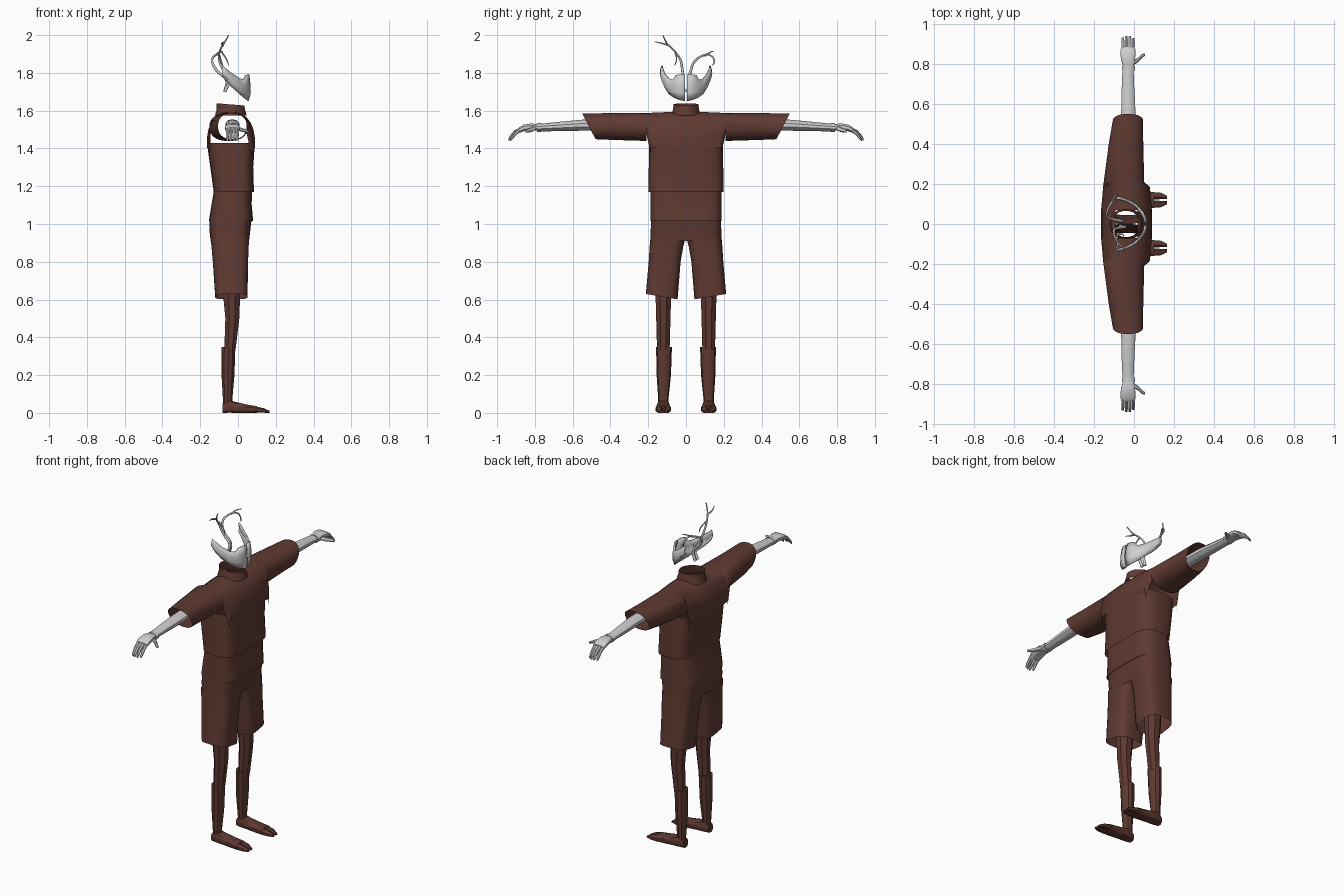
import bpy, bmesh, math
from mathutils import Vector

if "Cube" in bpy.data.objects:
    bpy.data.objects.remove(bpy.data.objects["Cube"])


def material(name, rgb):
    m = bpy.data.materials.new(name)
    m.diffuse_color = (*rgb, 1)
    m.use_nodes = True
    m.node_tree.nodes["Principled BSDF"].inputs["Base Color"].default_value = m.diffuse_color
    return m


BROWN = material("dark brown cloth", (0.115, 0.042, 0.032))
GREY = material("pale grey", (0.62, 0.62, 0.62))


def finish(name, bm, mat, angle=35):
    bmesh.ops.recalc_face_normals(bm, faces=bm.faces)
    me = bpy.data.meshes.new(name)
    bm.to_mesh(me)
    bm.free()
    me.materials.append(mat)
    ob = bpy.data.objects.new(name, me)
    bpy.context.collection.objects.link(ob)
    bpy.ops.object.select_all(action='DESELECT')
    ob.select_set(True)
    bpy.context.view_layer.objects.active = ob
    bpy.ops.object.shade_smooth_by_angle(angle=math.radians(angle))
    return ob


def loft(name, axis, stations, mat, n=12, p=2.0, caps=(True, True), move=None, drop=None):
    """Skin rounded rings; station = (position on axis, centre 1, centre 2, radius 1, radius 2)."""
    bm = bmesh.new()
    rings = []
    for t, c1, c2, r1, r2 in stations:
        ring = []
        for i in range(n):
            a = math.tau * (i + 0.5) / n
            c, s = math.cos(a), math.sin(a)
            u = c1 + r1 * math.copysign(abs(c) ** (2 / p), c)
            v = c2 + r2 * math.copysign(abs(s) ** (2 / p), s)
            co = {'x': (t, u, v), 'y': (u, t, v), 'z': (u, v, t)}[axis]
            ring.append(bm.verts.new(co))
        rings.append(ring)
    for a, b in zip(rings, rings[1:]):
        for i in range(n):
            j = (i + 1) % n
            bm.faces.new((a[i], a[j], b[j], b[i]))
    if caps[0]:
        bm.faces.new(rings[0])
    if caps[1]:
        bm.faces.new(rings[-1])
    if move:
        for v in bm.verts:
            move(v.co)
    if drop:
        bad = [f for f in bm.faces if drop(f.calc_center_median())]
        bmesh.ops.delete(bm, geom=bad, context='FACES')
    return finish(name, bm, mat)


OPEN = (False, False)

# Shirt: body shell, then one hollow tube running sleeve to sleeve
loft("shirt_body", 'z', [(1.17, -.022, 0, .107, .20), (1.3, -.033, 0, .114, .198),
                         (1.43, -.0375, 0, .1275, .195)], BROWN, 24, 4, OPEN)

half = [(.55, -.03, 1.5175, .076, .069), (.40, -.04, 1.516, .087, .071),
        (.21, -.05, 1.514, .102, .075), (.185, -.0375, 1.43, .118, .16),
        (.07, -.0375, 1.43, .1275, .165)]


def slant(co):
    # sleeve openings lean inward at the bottom
    if abs(co.y) > .5:
        co.y -= math.copysign((1.586 - co.z) * .52, co.y)


loft("shoulders_and_sleeves", 'y', half + [(-h[0], *h[1:]) for h in reversed(half)],
     BROWN, 24, 2.3, OPEN, slant,
     lambda c: abs(c.y) < .205 and c.z < 1.42 or
     abs(c.y) < .07 and abs(c.x + .04) < .06 and c.z > 1.55)
loft("collar", 'z', [(1.575, -.038, 0, .085, .08), (1.605, -.038, 0, .076, .07),
                     (1.63, -.04, 0, .075, .066)], BROWN, 20, 2, OPEN,
     lambda co: setattr(co, "z", co.z - co.x * .08 if co.z > 1.62 else co.z))

# Lower tunic and shorts
loft("tunic_skirt", 'z', [(1.19, -.026, 0, .1, .188), (1.1, -.034, 0, .107, .19),
                          (1.015, -.037, 0, .118, .19)], BROWN, 24, 4, OPEN)
loft("hips", 'z', [(1.02, -.04, 0, .112, .186), (.96, -.043, 0, .108, .188),
                   (.91, -.043, 0, .102, .19)], BROWN, 24, 4, OPEN)


def hem(co):
    if co.z < .62:
        co.z += (abs(co.y) - .12) * .17


for s, side in ((1, "left"), (-1, "right")):
    loft(f"{side}_shorts_leg", 'z',
         [(z, cx, s * (a + b) / 2, rx, (b - a) / 2) for z, cx, rx, a, b in
          [(.93, -.043, .104, 0, .189), (.88, -.042, .099, .014, .193),
           (.80, -.04, .094, .028, .198), (.614, -.035, .086, .044, .213)]],
         BROWN, 20, 3.5, OPEN, hem)

    # Legs, boots and split-toed feet
    y = s * .12
    loft(f"{side}_leg", 'z', [(.75, -.035, y, .052, .05), (.6, -.033, y, .047, .044),
                              (.5, -.03, y, .04, .041), (.33, -.043, y, .032, .036)], BROWN, 8)
    loft(f"{side}_boot", 'z', [(.35, -.05, y * .97, .038, .042), (.2, -.053, y * .98, .036, .038),
                               (.07, -.055, y, .026, .027), (.015, -.053, y, .027, .03)], BROWN, 10)
    loft(f"{side}_foot", 'x', [(-.082, y, .025, .022, .025), (-.05, y, .034, .033, .034),
                               (-.01, y, .029, .034, .029), (.05, y, .022, .04, .022),
                               (.10, y, .018, .042, .018)], BROWN, 12, 3)
    for k in (-1, 1):
        loft(f"{side}_toe", 'x', [(.09, y + k * .021, .018, .02, .018),
                                  (.135, y + k * .02, .013, .017, .013),
                                  (.166, y + k * .013, .006, .008, .006)], BROWN, 8, 2.5)

    # Arms, wrist bands, hands
    loft(f"{side}_arm", 'y', [(s * .42, -.03, 1.525, .038, .03), (s * .55, -.028, 1.523, .038, .029),
                              (s * .66, -.03, 1.517, .034, .025), (s * .775, -.03, 1.51, .029, .02)],
         GREY, 10)
    loft(f"{side}_wrist_band", 'y', [(s * .768, -.028, 1.51, .034, .024),
                                     (s * .79, -.028, 1.51, .034, .024)], GREY, 10)
    loft(f"{side}_palm", 'y', [(s * .785, -.027, 1.511, .026, .018), (s * .82, -.03, 1.515, .036, .018),
                               (s * .86, -.03, 1.508, .039, .018), (s * .885, -.03, 1.496, .036, .014)],
         GREY, 12, 3)
    # four bent fingers side by side
    for i in range(4):
        x = -.056 + i * .0175
        e = s * (0, .008, .006, -.004)[i]
        loft(f"{side}_finger", 'y', [(s * .865, x, 1.506, .009, .012),
                                     (s * .90 + e, x, 1.485, .0088, .011),
                                     (s * .92 + e, x, 1.462, .0085, .011),
                                     (s * .933 + e, x, 1.445, .006, .007)], GREY, 6)
    loft(f"{side}_thumb", 'x', [(-.005, s * .805, 1.507, .016, .012), (.022, s * .822, 1.498, .012, .011),
                                (.04, s * .84, 1.493, .011, .01), (.056, s * .848, 1.49, .006, .006)],
         GREY, 8)

    # Half mask: column = (y, x, top z, bottom z)
    cols = [(.006, .064, 1.79, 1.652), (.035, .058, 1.792, 1.657), (.058, .046, 1.787, 1.665),
            (.070, .036, 1.764, 1.671), (.097, .012, 1.771, 1.69), (.12, -.03, 1.797, 1.725),
            (.131, -.062, 1.82, 1.757), (.135, -.085, 1.838, 1.785)]
    bm = bmesh.new()
    grid = []
    for my, mx, zt, zb in cols:
        col = []
        for f, k in ((0, .94), (.35, .985), (.7, 1), (1, .92)):
            col.append(bm.verts.new((-.07 + (mx + .07) * k, s * my * k, zt + (zb - zt) * f)))
        grid.append(col)
    for a, b in zip(grid, grid[1:]):
        for i in range(3):
            bm.faces.new((a[i], a[i + 1], b[i + 1], b[i]))
    mask = finish(f"{side}_mask_half", bm, GREY)
    sol = mask.modifiers.new("thickness", 'SOLIDIFY')
    sol.thickness, sol.offset = .008, 0


# Antlers: tapered tubes
def antler(name, points, r0, r1):
    cu = bpy.data.curves.new(name, 'CURVE')
    cu.dimensions = '3D'
    cu.bevel_depth, cu.bevel_resolution, cu.resolution_u = 1.0, 1, 4
    cu.use_fill_caps = True
    sp = cu.splines.new('BEZIER')
    sp.bezier_points.add(len(points) - 1)
    for i, (bp, co) in enumerate(zip(sp.bezier_points, points)):
        bp.co = Vector(co)
        bp.handle_left_type = bp.handle_right_type = 'AUTO'
        bp.radius = r0 + (r1 - r0) * i / (len(points) - 1)
    cu.materials.append(GREY)
    ob = bpy.data.objects.new(name, cu)
    bpy.context.collection.objects.link(ob)
    bpy.ops.object.select_all(action='DESELECT')
    ob.select_set(True)
    bpy.context.view_layer.objects.active = ob
    bpy.ops.object.convert(target='MESH')


antler("tall_antler", [(-.07, -.012, 1.70), (-.045, -.015, 1.77), (-.08, -.02, 1.82),
                       (-.10, -.03, 1.87), (-.095, -.065, 1.92), (-.075, -.10, 1.955),
                       (-.05, -.122, 1.998)], .009, .003)
antler("tall_antler_branch", [(-.08, -.09, 1.945), (-.085, -.13, 1.957), (-.075, -.165, 1.965)], .006, .002)
antler("tall_antler_tine", [(-.09, -.06, 1.915), (-.06, -.05, 1.87), (-.05, -.06, 1.84)], .005, .002)
antler("short_antler", [(-.07, .012, 1.70), (-.06, .015, 1.76), (-.11, .025, 1.81),
                        (-.137, .045, 1.86), (-.125, .085, 1.89), (-.10, .125, 1.895),
                        (-.09, .15, 1.865), (-.08, .142, 1.84)], .009, .003)
antler("short_antler_branch", [(-.12, .10, 1.89), (-.10, .13, 1.91), (-.08, .148, 1.915)], .005, .002)
